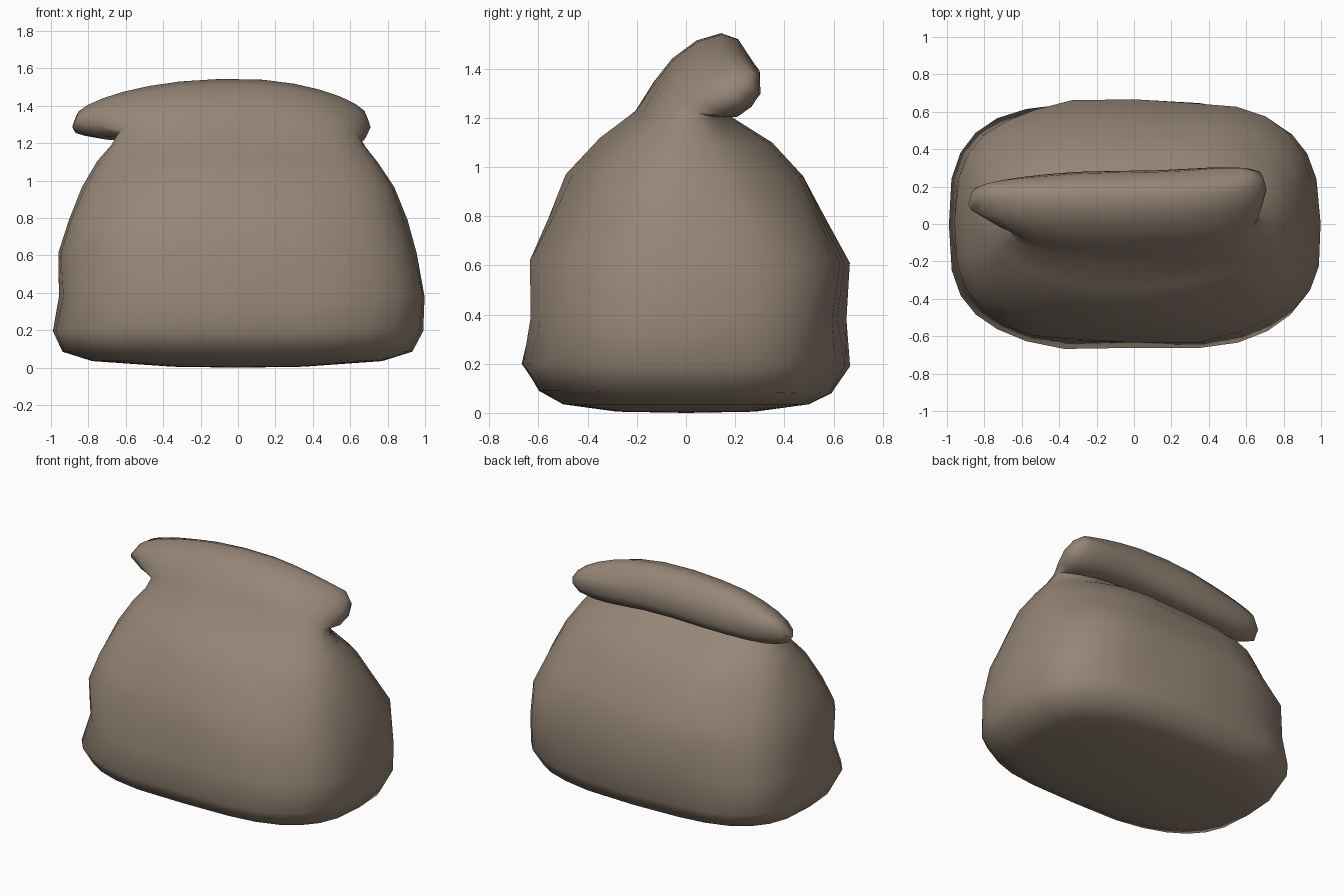
import bpy, bmesh, math

if "Cube" in bpy.data.objects:
    bpy.data.objects.remove(bpy.data.objects["Cube"])

N = 28  # points around the sack

# Each ring: x_left, x_right, (front y, z), (back y, z), squareness, fold amount
rings = [
    # rounded base
    (-0.35, 0.35, (-0.28, 0.005), (0.28, 0.005), 2.4, 0),
    (-0.78, 0.77, (-0.50, 0.035), (0.50, 0.035), 2.8, 0),
    (-0.94, 0.93, (-0.60, 0.09), (0.59, 0.08), 3.0, 0),
    (-0.995, 0.985, (-0.67, 0.20), (0.66, 0.19), 3.0, 0),
    # sides
    (-0.955, 1.00, (-0.63, 0.38), (0.64, 0.38), 3.0, 0),
    (-0.955, 0.96, (-0.635, 0.62), (0.665, 0.61), 2.9, 0),
    (-0.91, 0.90, (-0.55, 0.79), (0.565, 0.79), 2.7, 0),
    (-0.84, 0.83, (-0.475, 0.97), (0.485, 0.96), 2.5, 0),
    (-0.75, 0.75, (-0.34, 1.12), (0.35, 1.10), 2.3, 0.1),
    # neck, back edge making the crease under the fold
    (-0.67, 0.69, (-0.20, 1.23), (0.19, 1.20), 2.3, 0.4),
    (-0.64, 0.66, (-0.13, 1.35), (0.15, 1.235), 2.4, 0.8),
    # rolled top tipping over to the back
    (-0.76, 0.69, (-0.06, 1.44), (0.205, 1.23), 2.4, 1),
    (-0.885, 0.71, (0.04, 1.515), (0.255, 1.26), 2.3, 1),
    (-0.87, 0.69, (0.14, 1.545), (0.285, 1.32), 2.4, 1),
    (-0.81, 0.63, (0.21, 1.52), (0.275, 1.42), 2.5, 1),
]


def spow(v, p):
    return math.copysign(abs(v) ** p, v)


def ring_points(x0, x1, front, back, n, fold):
    """Superellipse ring running between a front and a back profile point."""
    pts = []
    for i in range(N):
        a = 2 * math.pi * i / N
        u, v = spow(math.cos(a), 2 / n), spow(math.sin(a), 2 / n)
        x = (x0 + x1) / 2 + u * (x1 - x0) / 2
        t = (v + 1) / 2
        y = front[0] + t * (back[0] - front[0])
        z = front[1] + t * (back[1] - front[1])
        # fold ends droop, right end swings back, left end forward
        z -= fold * (0.20 if x > 0 else 0.13) * x * x
        y += fold * (0.15 * t * max(0, x - 0.2) - 0.08 * max(0, -x - 0.3))
        # soft cloth dents, fading at the base and the fold
        k = 0.014 * min(1, z / 0.3) * (1 - 0.7 * fold)
        y += k * math.sin(7 * x + 5 * z) * abs(v)
        x += 0.6 * k * math.sin(9 * z + 4 * y)
        pts.append((x, y, max(z, 0)))
    return pts


bm = bmesh.new()
loops = [[bm.verts.new(p) for p in ring_points(*r)] for r in rings]
for lo, hi in zip(loops, loops[1:]):
    for i in range(N):
        j = (i + 1) % N
        bm.faces.new((lo[i], lo[j], hi[j], hi[i]))

# underside
centre = bm.verts.new((0, 0, 0))
for i in range(N):
    bm.faces.new((loops[0][(i + 1) % N], loops[0][i], centre))

# strip across the narrow lip of the roll
top = loops[-1]
for i in range(N // 2):
    quad = [top[i], top[i + 1], top[(N - i - 1) % N], top[(N - i) % N]]
    bm.faces.new(list(dict.fromkeys(quad)))
bmesh.ops.recalc_face_normals(bm, faces=bm.faces[:])

mesh = bpy.data.meshes.new("sack")
bm.to_mesh(mesh)
bm.free()
sack = bpy.data.objects.new("sack", mesh)
bpy.context.collection.objects.link(sack)

cloth = bpy.data.materials.new("brown cloth")
cloth.diffuse_color = (0.30, 0.235, 0.18, 1)
cloth.use_nodes = True
cloth.node_tree.nodes["Principled BSDF"].inputs["Base Color"].default_value = cloth.diffuse_color
mesh.materials.append(cloth)

bpy.context.view_layer.objects.active = sack
sack.select_set(True)
bpy.ops.object.shade_smooth_by_angle(angle=math.radians(60))
